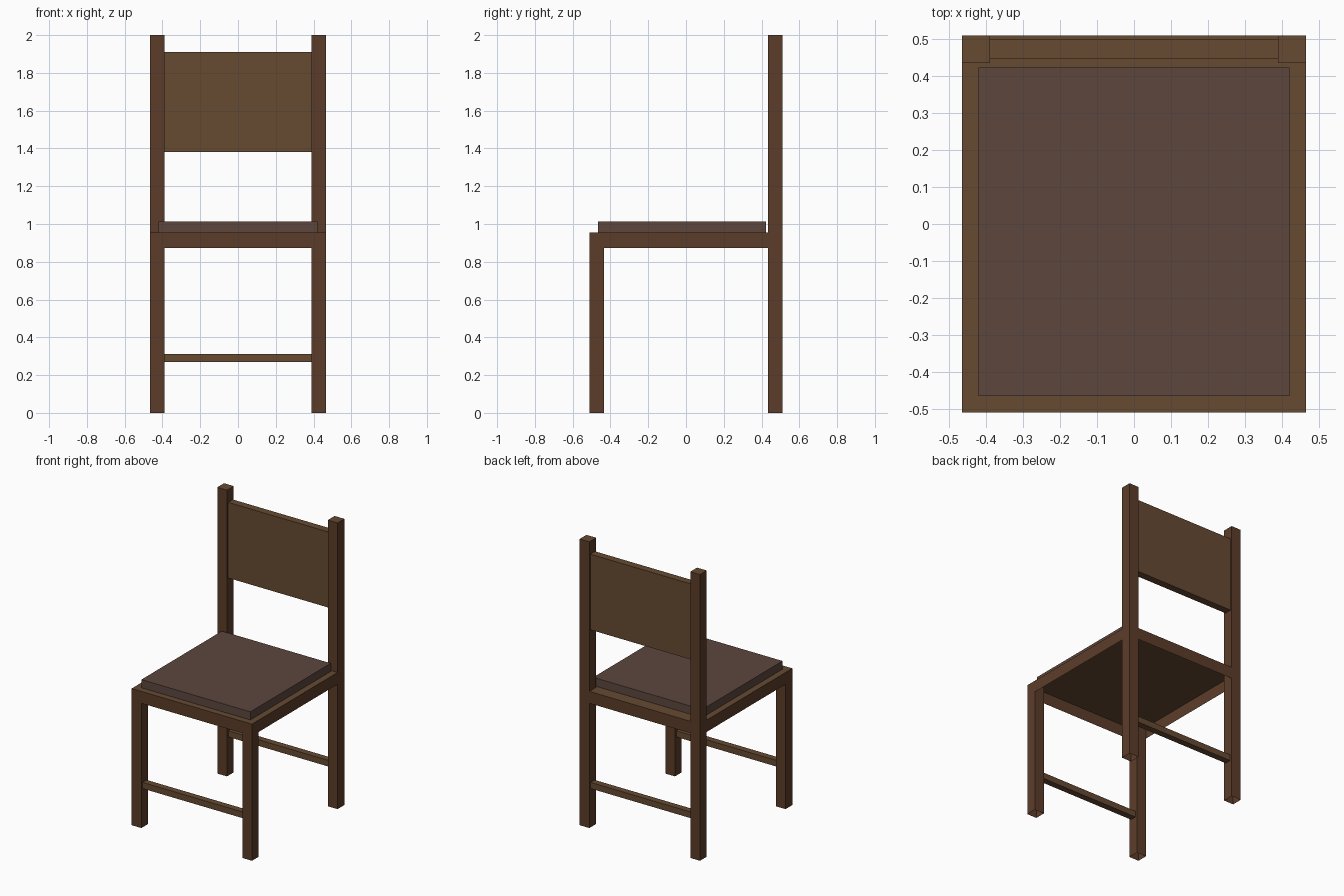
import bpy, bmesh

if "Cube" in bpy.data.objects:
    bpy.data.objects.remove(bpy.data.objects["Cube"])


def material(name, color):
    m = bpy.data.materials.new(name)
    m.diffuse_color = (*color, 1)
    m.use_nodes = True
    m.node_tree.nodes["Principled BSDF"].inputs["Base Color"].default_value = m.diffuse_color
    return m


DARK = material("dark_wood", (0.105, 0.046, 0.022))
LIGHT = material("light_wood", (0.133, 0.067, 0.031))
FABRIC = material("seat_fabric", (0.107, 0.062, 0.047))


def box(name, x, y, z, side, top=None, open_bottom=False, open_top=False, mirror=False):
    """Box between (min, max) ranges, with optional open ends and x mirroring."""
    bm = bmesh.new()
    bmesh.ops.create_cube(bm, size=1)
    for v in bm.verts:
        v.co = [r[0] if c < 0 else r[1] for c, r in zip(v.co, (x, y, z))]
    bm.normal_update()
    drop = []
    for f in bm.faces:
        if f.normal.z > 0.5:
            f.material_index = 1
            if open_top:
                drop.append(f)
        elif f.normal.z < -0.5 and open_bottom:
            drop.append(f)
    bmesh.ops.delete(bm, geom=drop, context='FACES_ONLY')
    me = bpy.data.meshes.new(name)
    bm.to_mesh(me)
    bm.free()
    me.materials.append(side)
    me.materials.append(top or side)
    ob = bpy.data.objects.new(name, me)
    bpy.context.collection.objects.link(ob)
    if mirror:
        ob.modifiers.new("mirror_x", 'MIRROR')
    return ob


W, IN = 0.465, 0.39        # outer and inner leg faces in x
D, DIN = 0.51, 0.435       # outer and inner leg faces in y
SEAT = 0.955

# Legs: hollow at the foot, front pair ends under the seat top
box("front_legs", (IN, W), (-D, -DIN), (0, SEAT), DARK,
    open_bottom=True, open_top=True, mirror=True)
box("back_posts", (IN, W), (DIN, D), (0, 2.0), DARK, LIGHT,
    open_bottom=True, mirror=True)

# Seat frame: shell open underneath
box("seat_frame", (-W, W), (-D, D), (0.872, SEAT), DARK, LIGHT, open_bottom=True)

# Cushion resting on the frame
box("cushion", (-0.421, 0.421), (-0.465, 0.423), (SEAT, 1.012), FABRIC, open_bottom=True)

# Backrest panel between the posts
box("backrest", (-IN, IN), (0.448, 0.5), (1.382, 1.91), LIGHT)

# Front and back stretchers
for name, s in (("front_stretcher", -1), ("back_stretcher", 1)):
    yc = s * 0.4725
    box(name, (-IN, IN), (yc - 0.0225, yc + 0.0225), (0.27, 0.313), LIGHT)
